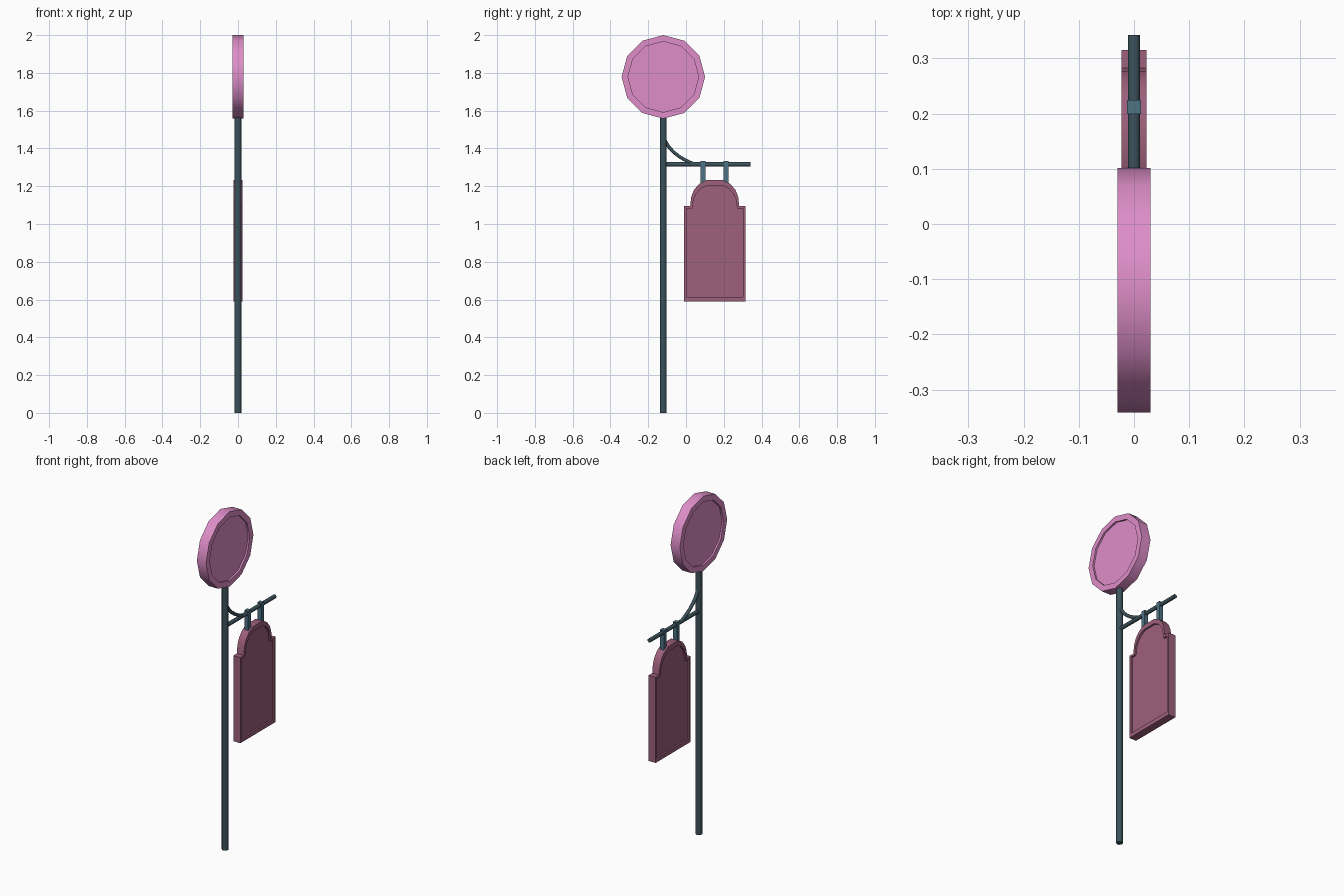
import bpy, bmesh, math
from mathutils import Vector

if "Cube" in bpy.data.objects:
    bpy.data.objects.remove(bpy.data.objects["Cube"])


def material(name, rgb):
    m = bpy.data.materials.new(name)
    m.diffuse_color = (*rgb, 1)
    m.use_nodes = True
    m.node_tree.nodes["Principled BSDF"].inputs["Base Color"].default_value = m.diffuse_color
    return m


PINK = material("pink", (0.73, 0.27, 0.58))
PLUM = material("plum", (0.34, 0.115, 0.2))
IRON = material("dark_iron", (0.045, 0.085, 0.105))
STEEL = material("blue_steel", (0.075, 0.17, 0.23))


def finish(obj, mat, angle=None):
    obj.data.materials.append(mat)
    if angle:
        bpy.ops.object.select_all(action='DESELECT')
        obj.select_set(True)
        bpy.context.view_layer.objects.active = obj
        bpy.ops.object.shade_smooth_by_angle(angle=math.radians(angle))
    return obj


def from_bmesh(name, bm, mat, angle=None):
    bmesh.ops.recalc_face_normals(bm, faces=bm.faces)
    me = bpy.data.meshes.new(name)
    bm.to_mesh(me)
    bm.free()
    obj = bpy.data.objects.new(name, me)
    bpy.context.collection.objects.link(obj)
    return finish(obj, mat, angle)


def framed_panel(name, outer, inner, half, depth, mat):
    """Slab in the yz plane with a raised rim and recessed field on both sides."""
    bm = bmesh.new()
    layers = [(inner, depth - half), (inner, -half), (outer, -half),
              (outer, half), (inner, half), (inner, half - depth)]
    rings = [[bm.verts.new((x, y, z)) for y, z in pts] for pts, x in layers]
    n = len(outer)
    for a, b in zip(rings, rings[1:]):
        for i in range(n):
            j = (i + 1) % n
            bm.faces.new((a[i], a[j], b[j], b[i]))
    bm.faces.new(rings[0])
    bm.faces.new(rings[-1])
    return from_bmesh(name, bm, mat, 40)


def tube(name, pts, radius, sides, mat):
    """Capped round bar swept along a path in the yz plane."""
    bm = bmesh.new()
    pts = [Vector((0, y, z)) for y, z in pts]
    rings = []
    for k, p in enumerate(pts):
        t = (pts[min(k + 1, len(pts) - 1)] - pts[max(k - 1, 0)]).normalized()
        u = Vector((1, 0, 0))
        v = t.cross(u)
        angs = [2 * math.pi * (i + 0.5) / sides for i in range(sides)]
        r = radius / math.cos(math.pi / sides)
        rings.append([bm.verts.new(p + r * (math.cos(a) * u + math.sin(a) * v)) for a in angs])
    for a, b in zip(rings, rings[1:]):
        for i in range(sides):
            j = (i + 1) % sides
            bm.faces.new((a[i], a[j], b[j], b[i]))
    bm.faces.new(rings[0])
    bm.faces.new(rings[-1])
    return from_bmesh(name, bm, mat, 50)


# Twelve-sided disc at the top
def polygon(r):
    return [(-0.12 + r * math.cos(math.pi * i / 6), 1.779 + r * math.sin(math.pi * i / 6))
            for i in range(12)]


framed_panel("round_sign", polygon(0.221), polygon(0.187), 0.03, 0.01, PINK)


# Hanging board with arched top, mirrored from a half outline
def mirrored(half):
    cy = 0.152
    return [(cy + y, z) for y, z in half] + [(cy - y, z) for y, z in reversed(half)]


outer = mirrored([(0.163, 0.59), (0.163, 1.095), (0.130, 1.095), (0.124, 1.145),
                  (0.110, 1.180), (0.084, 1.211), (0.045, 1.232)])
inner = mirrored([(0.150, 0.614), (0.150, 1.082), (0.119, 1.082), (0.112, 1.130),
                  (0.098, 1.160), (0.075, 1.187), (0.040, 1.204)])
framed_panel("hanging_board", outer, inner, 0.023, 0.01, PLUM)

# Pole, arm and curved brace
tube("pole", [(-0.12, 0), (-0.12, 1.57)], 0.0175, 8, IRON)
tube("arm", [(-0.12, 1.316), (0.342, 1.316)], 0.011, 8, IRON)
p0, p1, p2 = Vector((-0.118, 1.46)), Vector((-0.09, 1.37)), Vector((0.04, 1.318))
curve = [p0 * (1 - t) ** 2 + p1 * 2 * t * (1 - t) + p2 * t * t for t in [i / 6 for i in range(7)]]
tube("curved_brace", curve, 0.009, 8, IRON)

# Two hangers between arm and board
for i, y in enumerate((0.09, 0.212)):
    bm = bmesh.new()
    bmesh.ops.create_cube(bm, size=1)
    for v in bm.verts:
        v.co = (v.co.x * 0.025, y + v.co.y * 0.025, 1.275 + v.co.z * 0.116)
    from_bmesh(f"hanger_{i + 1}", bm, STEEL)
